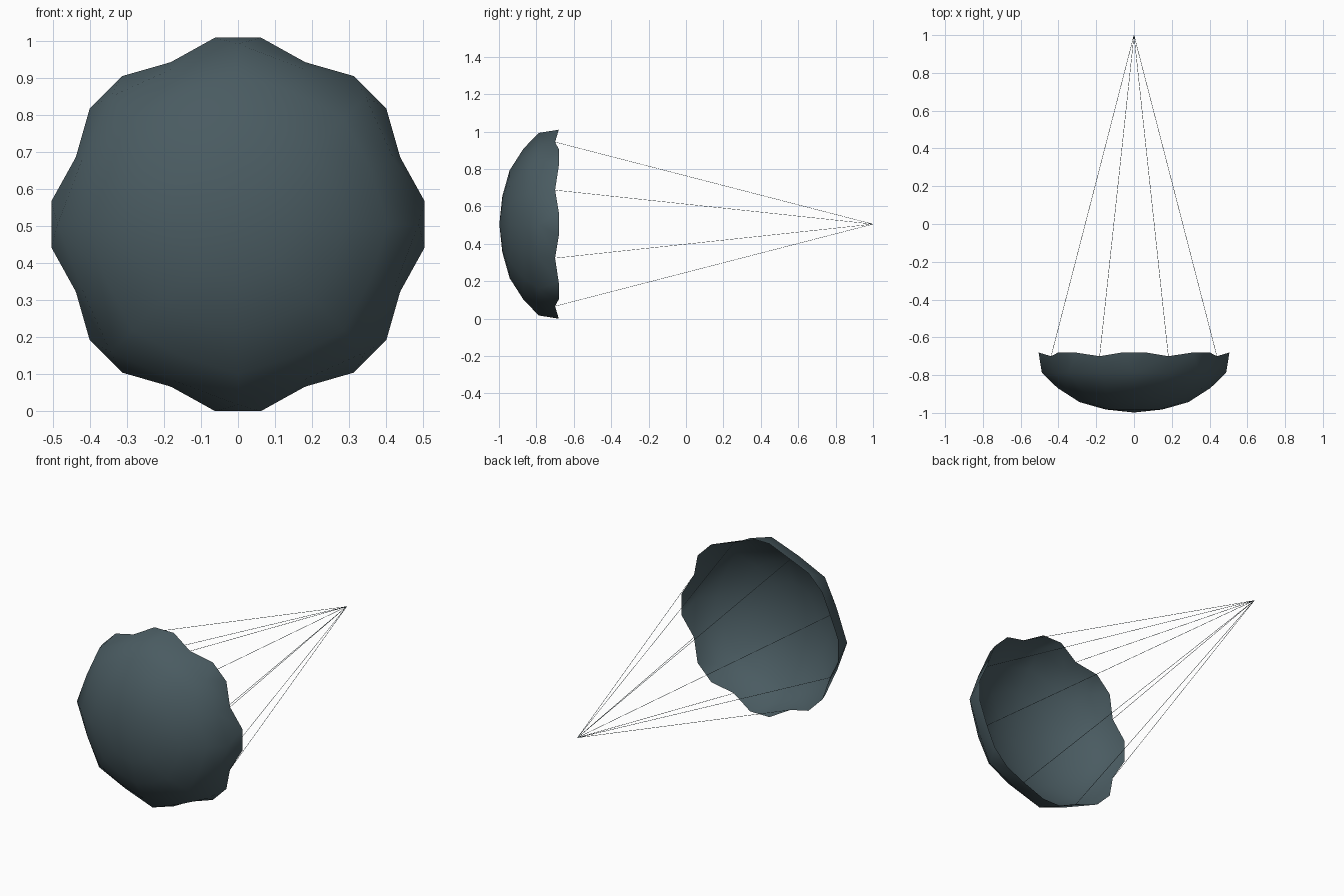
import bpy, bmesh, math
from mathutils import Vector

if "Cube" in bpy.data.objects:
    bpy.data.objects.remove(bpy.data.objects["Cube"])

CZ = 0.505  # height of the canopy axis


def material(name, rgb):
    m = bpy.data.materials.new(name)
    m.diffuse_color = (*rgb, 1)
    m.use_nodes = True
    m.node_tree.nodes["Principled BSDF"].inputs["Base Color"].default_value = m.diffuse_color
    return m


def make_object(name, bm, mat):
    me = bpy.data.meshes.new(name)
    bm.to_mesh(me)
    bm.free()
    me.materials.append(mat)
    ob = bpy.data.objects.new(name, me)
    bpy.context.collection.objects.link(ob)
    return ob


slate = material("slate canvas", (0.068, 0.105, 0.120))

# Canopy: 16-point rings of (lobe radius, lobe y, valley radius, valley y)
RINGS = [(0.150, -0.982, 0.146, -0.982), (0.288, -0.943, 0.279, -0.943),
         (0.405, -0.868, 0.388, -0.870), (0.488, -0.787, 0.457, -0.790)]


def point(bm, deg, r, y):
    a = math.radians(deg)
    return bm.verts.new((r * math.sin(a), y, CZ + r * math.cos(a)))


bm = bmesh.new()
pole = bm.verts.new((0, -0.998, CZ))
prev = None
for lr, ly, vr, vy in RINGS:
    ring = [point(bm, 22.5 * i, vr if i % 2 else lr, vy if i % 2 else ly)
            for i in range(16)]
    for i in range(16):
        j = (i + 1) % 16
        if prev:
            bm.faces.new((prev[i], prev[j], ring[j], ring[i]))
        else:
            bm.faces.new((pole, ring[j], ring[i]))
    prev = ring

# Scalloped rim: each lobe ends in a flat pair of points
rim = [[point(bm, 45 * k - 7, 0.509, -0.68), point(bm, 45 * k + 7, 0.509, -0.68),
        point(bm, 45 * k + 22.5, 0.475, -0.70)] for k in range(8)]
for k in range(8):
    a, b, v = rim[k]
    lobe, valley, nxt = prev[2 * k], prev[2 * k + 1], prev[(2 * k + 2) % 16]
    bm.faces.new((lobe, a, b))
    bm.faces.new((lobe, b, v, valley))
    bm.faces.new((valley, v, rim[(k + 1) % 8][0], nxt))
bm.normal_update()
for f in bm.faces:
    f.smooth = True
    if f.normal.dot(f.calc_center_median() - Vector((0, 0, CZ))) < 0:
        f.normal_flip()
make_object("canopy", bm, slate)

# Cords: thin three-sided lines from the valleys to the gathering point
bm = bmesh.new()
tip = Vector((0, 1, CZ))
for k in range(8):
    a = math.radians(45 * k + 22.5)
    p = Vector((0.475 * math.sin(a), -0.70, CZ + 0.475 * math.cos(a)))
    d = tip - p
    rot = d.to_track_quat('Z', 'Y').to_matrix().to_4x4()
    rot.translation = (p + tip) / 2
    bmesh.ops.create_cone(bm, cap_ends=True, segments=3, radius1=0.0012,
                          radius2=0.0012, depth=d.length, matrix=rot)
make_object("cords", bm, slate)
